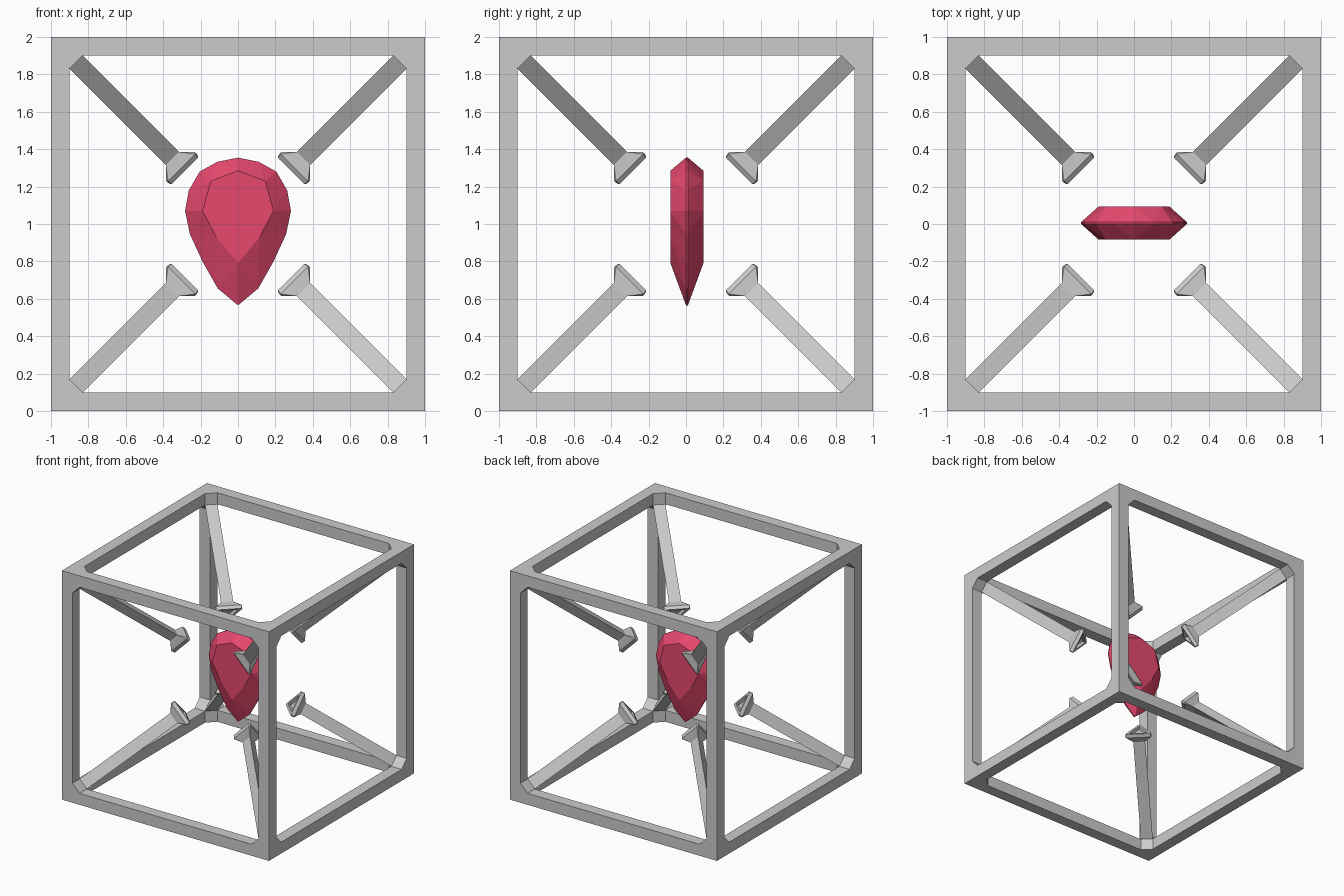
import bpy, bmesh
from mathutils import Vector

if "Cube" in bpy.data.objects:
    bpy.data.objects.remove(bpy.data.objects["Cube"])


def finish(bm, name, z=1.0):
    bmesh.ops.remove_doubles(bm, verts=bm.verts, dist=1e-4)
    bmesh.ops.holes_fill(bm, edges=[e for e in bm.edges if e.is_boundary], sides=0)
    bmesh.ops.recalc_face_normals(bm, faces=bm.faces)
    mesh = bpy.data.meshes.new(name)
    bm.to_mesh(mesh)
    bm.free()
    obj = bpy.data.objects.new(name, mesh)
    obj.location.z = z
    bpy.context.collection.objects.link(obj)
    return obj


def bridge(bm, a, b):
    n = len(a)
    for i in range(n):
        quad = [a[i], a[(i + 1) % n], b[(i + 1) % n], b[i]]
        bm.faces.new(quad)


# Cube frame: each side is a square ring with an opening whose corners are cut
R, H, C = 1.0, 0.9, 0.07
SQUARE = [(R, -R), (R, R), (-R, R), (-R, -R)]
OCT = [(H, C - H), (H, H - C), (H - C, H), (C - H, H),
       (-H, H - C), (-H, C - H), (C - H, -H), (H - C, -H)]
bm = bmesh.new()
for axis in range(3):
    for sign in (-1, 1):
        def vert(p, d):
            co = [0, 0, 0]
            co[axis] = d * sign
            co[(axis + 1) % 3], co[(axis + 2) % 3] = p
            return bm.verts.new(co)
        sq = [vert(p, R) for p in SQUARE]
        outer = [vert(p, R) for p in OCT]
        inner = [vert(p, H) for p in OCT]
        for i in range(4):
            j = (i + 1) % 4
            bm.faces.new([sq[i], sq[j], outer[2 * i + 1], outer[2 * i]])
            bm.faces.new([sq[j], outer[(2 * i + 2) % 8], outer[2 * i + 1]])
        bridge(bm, outer, inner)
finish(bm, "cube_frame")


# Corner struts: triangular rods along the body diagonals with flared heads
def tri_ring(bm, g, h, cut):
    mid = Vector((g, g, g))
    tips = [mid + Vector([h / 3 - (h if i == k else 0) for i in range(3)]) for k in range(3)]
    ring = []
    for k in range(3):
        for other in (tips[k - 1], tips[(k + 1) % 3]):
            ring.append(bm.verts.new(tips[k].lerp(other, cut)))
    return ring


bm = bmesh.new()
prev = None
for g, h, cut in [(0.8767, 0.07, 0.001), (0.362, 0.07, 0.001), (0.329, 0.165, 0.06),
                  (0.311, 0.16, 0.06), (0.311, 0.11, 0.03), (0.325, 0.10, 0.03)]:
    ring = tri_ring(bm, g, h, cut)
    if prev:
        bridge(bm, prev, ring)
    prev = ring
struts = finish(bm, "corner_struts")
mirror = struts.modifiers.new("Mirror", "MIRROR")
mirror.use_axis = (True, True, True)
mirror.use_mirror_merge = False


# Pear-cut gem: thin girdle, 8-sided tables front and back, triangular facets
def symmetric(half):
    return half + [(-x, z) for x, z in half[-2:0:-1]]


GIRDLE = symmetric([(0, 1.355), (0.11, 1.333), (0.205, 1.28), (0.263, 1.18), (0.283, 1.07),
                    (0.257, 0.945), (0.19, 0.80), (0.108, 0.655), (0, 0.565)])
TABLE = symmetric([(0, 1.285), (0.145, 1.23), (0.19, 1.07), (0.115, 0.93), (0, 0.79)])
bm = bmesh.new()
girdles = []
for yg, yt in ((0.0, -0.083), (0.01, 0.093)):
    g = [bm.verts.new((x, yg, z)) for x, z in GIRDLE]
    t = [bm.verts.new((x, yt, z)) for x, z in TABLE]
    girdles.append(g)
    bm.faces.new(t)
    for i in range(8):
        a, b, c = g[2 * i], g[2 * i + 1], g[(2 * i + 2) % 16]
        bm.faces.new([t[i], a, b])
        bm.faces.new([t[i], b, t[(i + 1) % 8]])
        bm.faces.new([t[(i + 1) % 8], b, c])
bridge(bm, *girdles)
gem = finish(bm, "pear_gem", 0)
mat = bpy.data.materials.new("gem_red")
mat.diffuse_color = (0.79, 0.065, 0.155, 1)
mat.use_nodes = True
mat.node_tree.nodes["Principled BSDF"].inputs["Base Color"].default_value = mat.diffuse_color
gem.data.materials.append(mat)
